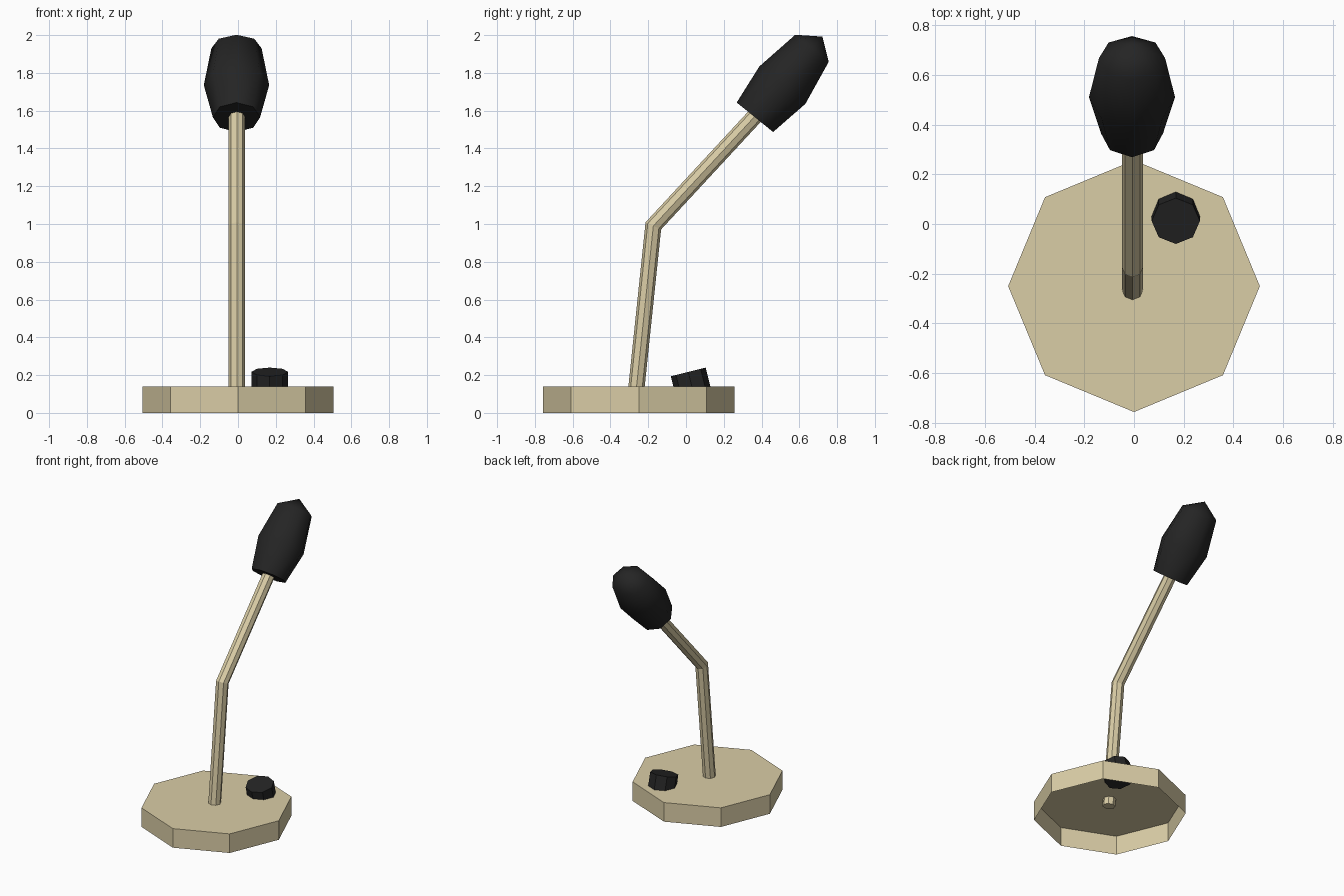
import bpy, bmesh, math

if "Cube" in bpy.data.objects:
    bpy.data.objects.remove(bpy.data.objects["Cube"])

SIDES = 8


def material(name, rgb):
    m = bpy.data.materials.new(name)
    m.diffuse_color = (*rgb, 1)
    m.use_nodes = True
    m.node_tree.nodes["Principled BSDF"].inputs["Base Color"].default_value = m.diffuse_color
    return m


TAN = material("warm_beige", (0.70, 0.61, 0.38))
BLACK = material("soft_black", (0.018, 0.018, 0.018))


def loft(name, sections, mat, x=0.0, apex=None, cap_start=True, smooth=False):
    """Skin octagonal rings (y, z, tilt in degrees, rx, ry) that lean towards +y."""
    bm = bmesh.new()
    rings = []
    for y, z, tilt, rx, ry in sections:
        t = math.radians(tilt)
        ring = []
        for i in range(SIDES):
            a = 2 * math.pi * i / SIDES
            s = ry * math.sin(a)
            ring.append(bm.verts.new((x + rx * math.cos(a),
                                      y + s * math.cos(t), z - s * math.sin(t))))
        rings.append(ring)
    for lo, hi in zip(rings, rings[1:]):
        for i in range(SIDES):
            j = (i + 1) % SIDES
            bm.faces.new((lo[i], lo[j], hi[j], hi[i]))
    if cap_start:
        bm.faces.new(rings[0][::-1])
    if apex:
        tip = bm.verts.new((x, *apex))
        for i in range(SIDES):
            bm.faces.new((rings[-1][i], rings[-1][(i + 1) % SIDES], tip))
    else:
        bm.faces.new(rings[-1])
    me = bpy.data.meshes.new(name)
    bm.to_mesh(me)
    bm.free()
    me.materials.append(mat)
    ob = bpy.data.objects.new(name, me)
    bpy.context.collection.objects.link(ob)
    if smooth:
        bpy.context.view_layer.objects.active = ob
        ob.select_set(True)
        bpy.ops.object.shade_smooth_by_angle(angle=math.radians(60))
        ob.select_set(False)
    return ob


# Base: thin shell, open underneath
loft("base", [(-0.25, 0.0, 0, 0.506, 0.506), (-0.25, 0.14, 0, 0.506, 0.506)],
     TAN, cap_start=False)

# Bent stem, poking slightly through the base
R = 0.043
loft("stem", [(-0.267, 0.09, 6, R, R),
              (-0.173, 0.99, 24.5, R, R / math.cos(math.radians(18.5))),
              (0.42, 1.63, 43, R, R)], TAN, x=-0.006)

# Foam microphone head
loft("microphone_head", [(0.365, 1.565, 39, 0.125, 0.124),
                         (0.510, 1.735, 39, 0.173, 0.157),
                         (0.667, 1.930, 39, 0.133, 0.114)],
     BLACK, x=-0.008, apex=(0.722, 1.992), smooth=True)

# Tilted button, set into the base top
T = -14
sx, cz = math.sin(math.radians(T)), math.cos(math.radians(T))
loft("button", [(0.012 - 0.13 * sx, 0.217 - 0.13 * cz, T, 0.097, 0.095),
                (0.012, 0.217, T, 0.097, 0.095)], BLACK, x=0.168)
